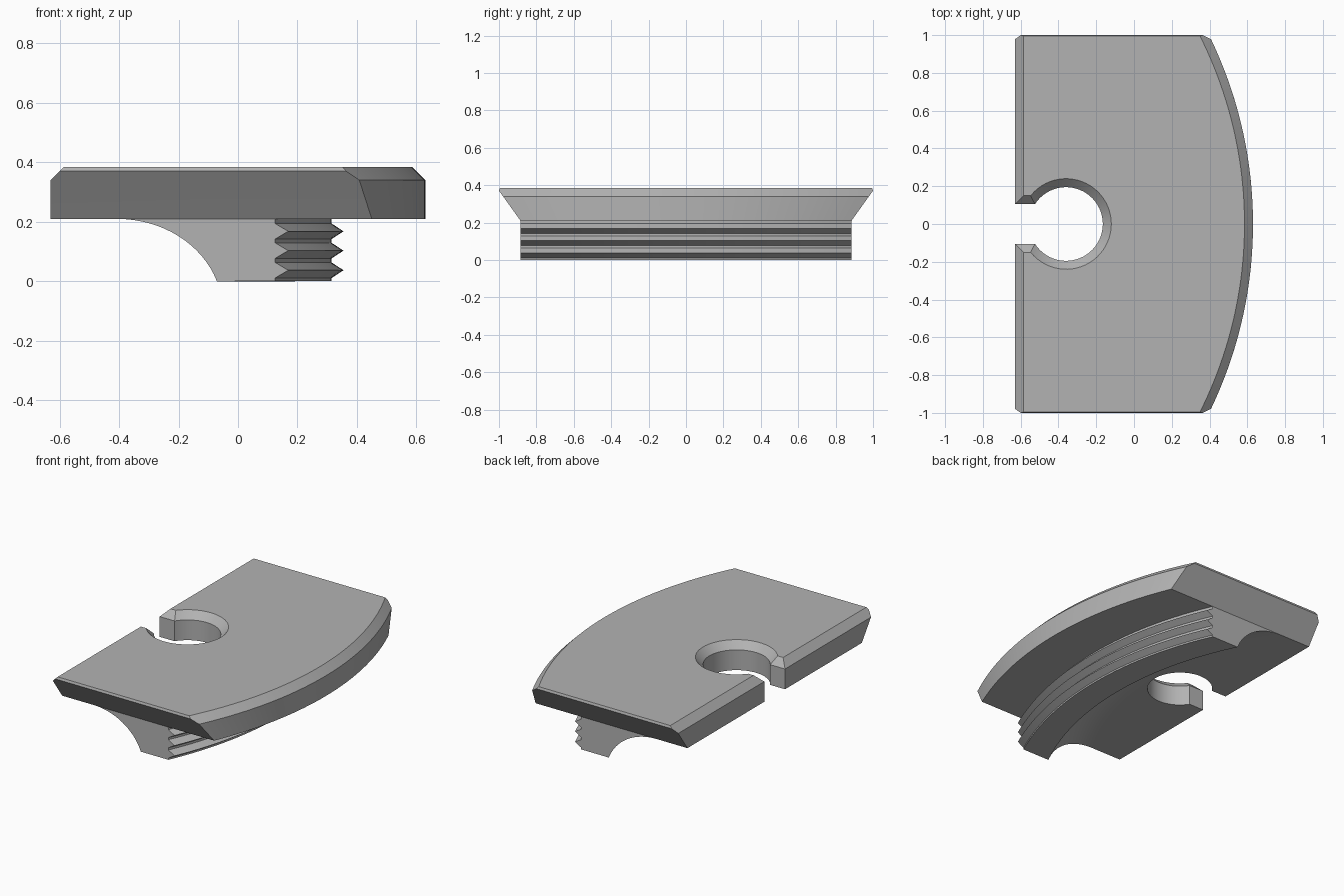
import bpy, bmesh
from math import sqrt, sin, cos, asin, pi

if "Cube" in bpy.data.objects:
    bpy.data.objects.remove(bpy.data.objects["Cube"])

grey = bpy.data.materials.new("mid grey")
grey.use_nodes = True
grey.diffuse_color = (0.45, 0.45, 0.45, 1)
grey.node_tree.nodes["Principled BSDF"].inputs["Base Color"].default_value = grey.diffuse_color


def loft(name, rings):
    """Closed solid bridging equal-length rings of points, capped at both ends."""
    bm = bmesh.new()
    vs = [[bm.verts.new(p) for p in ring] for ring in rings]
    n = len(vs[0])
    for a, b in zip(vs, vs[1:]):
        for i in range(n):
            j = (i + 1) % n
            bm.faces.new((a[i], a[j], b[j], b[i]))
    bm.faces.new(vs[0])
    bm.faces.new(vs[-1])
    bmesh.ops.recalc_face_normals(bm, faces=bm.faces)
    mesh = bpy.data.meshes.new(name)
    bm.to_mesh(mesh)
    bm.free()
    mesh.materials.append(grey)
    ob = bpy.data.objects.new(name, mesh)
    bpy.context.collection.objects.link(ob)
    return ob


def activate(ob):
    bpy.ops.object.select_all(action='DESELECT')
    ob.select_set(True)
    bpy.context.view_layer.objects.active = ob


STEPS = 48
HALF = 0.885      # half length of the underside
BASE = 0.21       # underside of the plate
TOP = 0.385


# Plate outline: straight back edge, flared ends, large arc on the right
def plate_ring(z, half, inset):
    radius, centre = 2.265 - inset, -1.635
    ring = [(-0.63 + inset, half, z), (-0.63 + inset, -half, z)]
    for i in range(STEPS + 1):
        y = half * (2 * i / STEPS - 1)
        ring.append((centre + sqrt(radius ** 2 - y * y), y, z))
    return ring


plate = loft("plate", [plate_ring(BASE, HALF, 0), plate_ring(0.34, 0.978, 0),
                       plate_ring(0.37, 1.0, 0.03), plate_ring(TOP, 0.995, 0.045)])


# Keyhole cutter: round hole with a slot to the edge, chamfered at the top
def keyhole_ring(z, grow):
    r, w = 0.195 + grow, 0.105 + grow
    a = pi - asin(w / r)
    ring = [(-0.8, -w, z)]
    for i in range(STEPS + 1):
        t = a * (2 * i / STEPS - 1)
        ring.append((-0.36 + r * cos(t), r * sin(t), z))
    return ring + [(-0.8, w, z)]


cutter = loft("keyhole_cutter", [keyhole_ring(0.1, 0), keyhole_ring(0.34, 0),
                                 keyhole_ring(0.4, 0.06)])
cutter.hide_render = True
cut = plate.modifiers.new("keyhole", 'BOOLEAN')
cut.operation = 'DIFFERENCE'
cut.solver = 'EXACT'
cut.object = cutter
activate(plate)
bpy.ops.object.modifier_apply(modifier=cut.name)
bpy.data.objects.remove(cutter)

# Curved rib below the plate: toothed outer face, scooped inner face
CENTRE, ROOT = -1.841, 2.156
profile = [(ROOT, 0)]
for z in (0.037, 0.103, 0.168):
    profile += [(ROOT, z - 0.026), (ROOT + 0.04, z), (ROOT, z + 0.026)]
profile += [(ROOT, 0.25), (1.682, 0.25)]
scoop, reach = 0.315, asin(0.297 / 0.315)
for i in range(17):
    t = reach * i / 16
    profile.append((1.682 + scoop * sin(t), BASE - scoop + scoop * cos(t)))

rings = []
for i in range(STEPS + 1):
    y = HALF * (2 * i / STEPS - 1)
    rings.append([(CENTRE + sqrt(r * r - y * y), y, z) for r, z in profile])
rib = loft("toothed_rib", rings)

for ob in (plate, rib):
    activate(ob)
    bpy.ops.object.shade_smooth_by_angle(angle=0.35)
